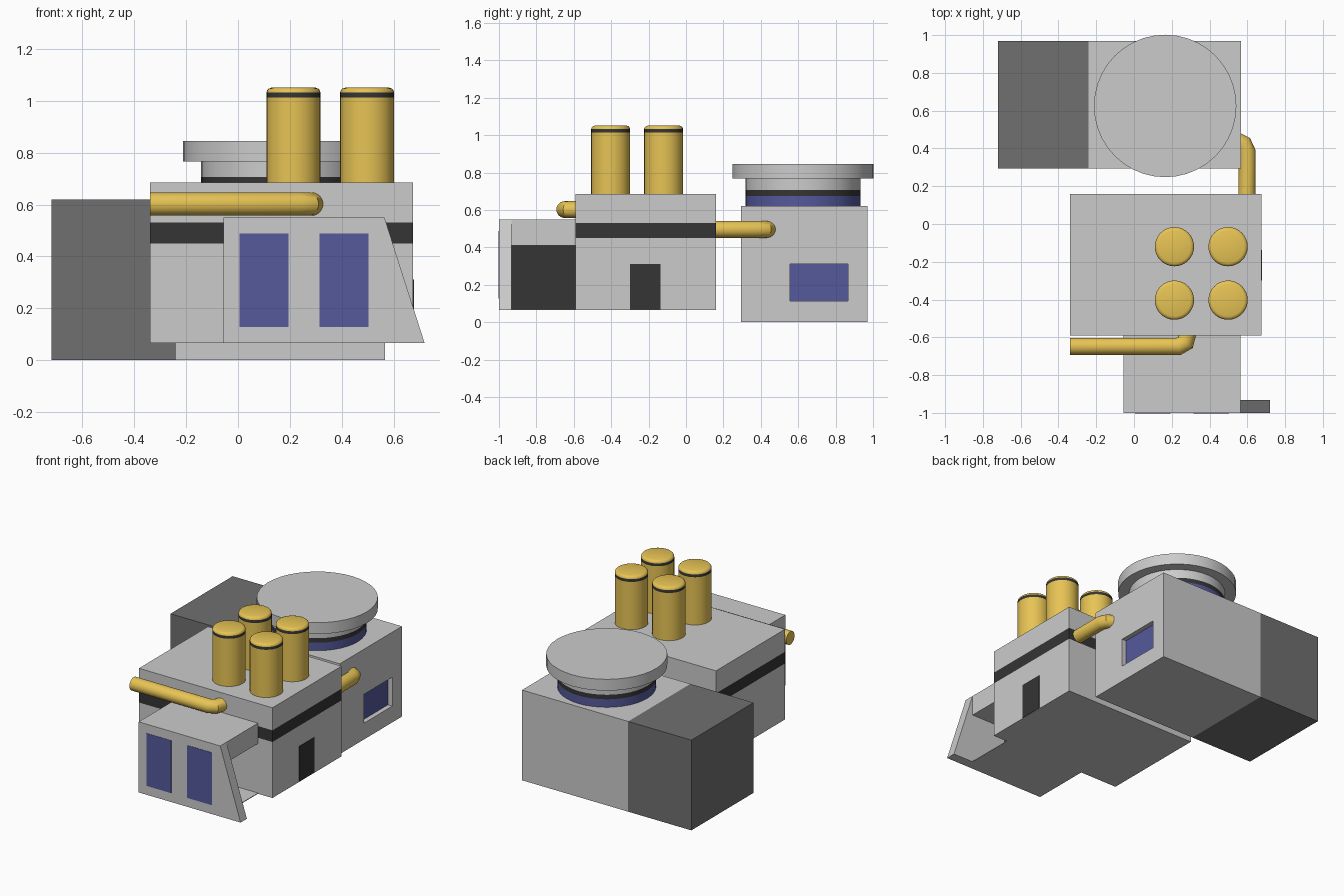
import bpy, bmesh, math
from mathutils import Vector

if "Cube" in bpy.data.objects:
    bpy.data.objects.remove(bpy.data.objects["Cube"])


def material(name, rgb):
    m = bpy.data.materials.new(name)
    m.diffuse_color = (*rgb, 1)
    m.use_nodes = True
    m.node_tree.nodes["Principled BSDF"].inputs["Base Color"].default_value = m.diffuse_color
    return m


DARK = material("dark_grey", (0.16, 0.16, 0.16))
BLACK = material("black_trim", (0.035, 0.035, 0.035))
BLUE = material("window_blue", (0.09, 0.1, 0.33))
GOLD = material("brass", (0.8, 0.55, 0.09))
GREY = material("plain_grey", (0.6, 0.6, 0.6))


def finish(name, bm, mats=(), smooth=False):
    bmesh.ops.recalc_face_normals(bm, faces=bm.faces)
    me = bpy.data.meshes.new(name)
    bm.to_mesh(me)
    bm.free()
    for m in mats:
        me.materials.append(m)
    ob = bpy.data.objects.new(name, me)
    bpy.context.collection.objects.link(ob)
    if smooth:
        bpy.ops.object.select_all(action='DESELECT')
        ob.select_set(True)
        bpy.context.view_layer.objects.active = ob
        bpy.ops.object.shade_smooth_by_angle(angle=math.radians(30))
    return ob


def box(name, x, y, z, mat=None):
    bm = bmesh.new()
    bmesh.ops.create_cube(bm, size=1)
    for v in bm.verts:
        v.co = Vector([(a + b) / 2 + c * (b - a) for c, (a, b) in zip(v.co, (x, y, z))])
    return finish(name, bm, [mat] if mat else [])


def loft(name, rings, indices, mats, smooth=False):
    """Skin a list of point rings; indices gives the material of each section."""
    bm = bmesh.new()
    loops = [[bm.verts.new(p) for p in r] for r in rings]
    n = len(loops[0])
    for a, b, mi in zip(loops, loops[1:], indices):
        for i in range(n):
            j = (i + 1) % n
            bm.faces.new((a[i], a[j], b[j], b[i])).material_index = mi
    bm.faces.new(loops[0][::-1]).material_index = indices[0]
    bm.faces.new(loops[-1]).material_index = indices[-1]
    return finish(name, bm, mats, smooth)


def lathe(name, cx, cy, profile, indices, mats, n):
    rings = [[(cx + r * math.cos(2 * math.pi * i / n), cy + r * math.sin(2 * math.pi * i / n), z)
              for i in range(n)] for r, z in profile]
    return loft(name, rings, indices, mats, True)


def pipe(name, pts, r, n=24):
    """Round pipe with mitred bends along a level path."""
    pts = [Vector(p) for p in pts]
    rings = []
    for i, p in enumerate(pts):
        d0 = (p - pts[max(i - 1, 0)]).normalized() if i else (pts[1] - p).normalized()
        d1 = (pts[i + 1] - p).normalized() if i + 1 < len(pts) else d0
        t = (d0 + d1).normalized()
        side = Vector((-t.y, t.x, 0)) * r / max(t.dot(d0), 0.5)
        rings.append([p + side * math.cos(2 * math.pi * k / n) +
                      Vector((0, 0, r * math.sin(2 * math.pi * k / n))) for k in range(n)])
    return loft(name, rings, [0] * (len(pts) - 1), [GOLD], True)


# Main hall with a flush dark band running round it
rect = [(-0.34, -0.59), (0.675, -0.59), (0.675, 0.16), (-0.34, 0.16)]
loft("main_hall", [[(x, y, z) for x, y in rect] for z in (0.065, 0.45, 0.53, 0.685)],
     [0, 1, 0], [GREY, BLACK])
box("side_door", (0.66, 0.678), (-0.30, -0.137), (0.068, 0.31), BLACK)

# Four chimneys
for i, x in enumerate((0.214, 0.498)):
    for j, y in enumerate((-0.12, -0.403)):
        lathe(f"chimney_{i * 2 + j + 1}", x, y,
              [(0.104, 0.68), (0.104, 1.013), (0.104, 1.032), (0.102, 1.04), (0.096, 1.047), (0.085, 1.051)],
              [0, 1, 0, 0, 0], [GOLD, BLACK], 32)

# Rear building: grey body with recessed window, dark end block
rear = box("rear_building", (-0.24, 0.567), (0.295, 0.97), (0, 0.62))
cutter = box("window_cutter", (0.53, 0.60), (0.557, 0.865), (0.112, 0.31))
cutter.hide_render = True
cutter.hide_viewport = True
mod = rear.modifiers.new("window_recess", 'BOOLEAN')
mod.object = cutter
mod.operation = 'DIFFERENCE'
mod.solver = 'EXACT'
box("rear_window", (0.525, 0.534), (0.557, 0.865), (0.112, 0.31), BLUE)
box("rear_end_block", (-0.72, -0.24), (0.295, 0.97), (0, 0.62), DARK)

# Round turret with wide cap
lathe("turret", 0.165, 0.625,
      [(0.307, 0.615), (0.307, 0.675), (0.307, 0.706), (0.307, 0.767), (0.377, 0.767), (0.377, 0.845)],
      [1, 2, 0, 0, 0], [GREY, BLUE, BLACK], 40)

# Front porch: flared face plate, roof slab, thin floor, set-back wall
outline = [(-0.055, 0.065), (0.72, 0.065), (0.565, 0.55), (-0.055, 0.55)]
loft("porch_front", [[(x, y, z) for x, z in outline] for y in (-1.0, -0.932)], [0], [GREY])
box("porch_roof", (-0.055, 0.565), (-0.932, -0.59), (0.41, 0.55))
box("porch_floor", (-0.055, 0.565), (-0.932, -0.59), (0.065, 0.07))
box("porch_body", (-0.055, 0.29), (-0.932, -0.59), (0.07, 0.41))
box("porch_dark_wall", (0.29, 0.30), (-0.932, -0.59), (0.07, 0.41), BLACK)
for i, x in enumerate((0.006, 0.315)):
    box(f"porch_window_{i + 1}", (x, x + 0.188), (-1.002, -0.985), (0.127, 0.488), BLUE)

# Pipes that bend into the walls
pipe("front_pipe", [(-0.34, -0.648, 0.602), (0.235, -0.648, 0.602),
                    (0.272, -0.627, 0.602), (0.287, -0.57, 0.602)], 0.045)
pipe("rear_pipe", [(0.597, 0.14, 0.496), (0.597, 0.385, 0.496),
                   (0.58, 0.422, 0.496), (0.54, 0.442, 0.496)], 0.045)
